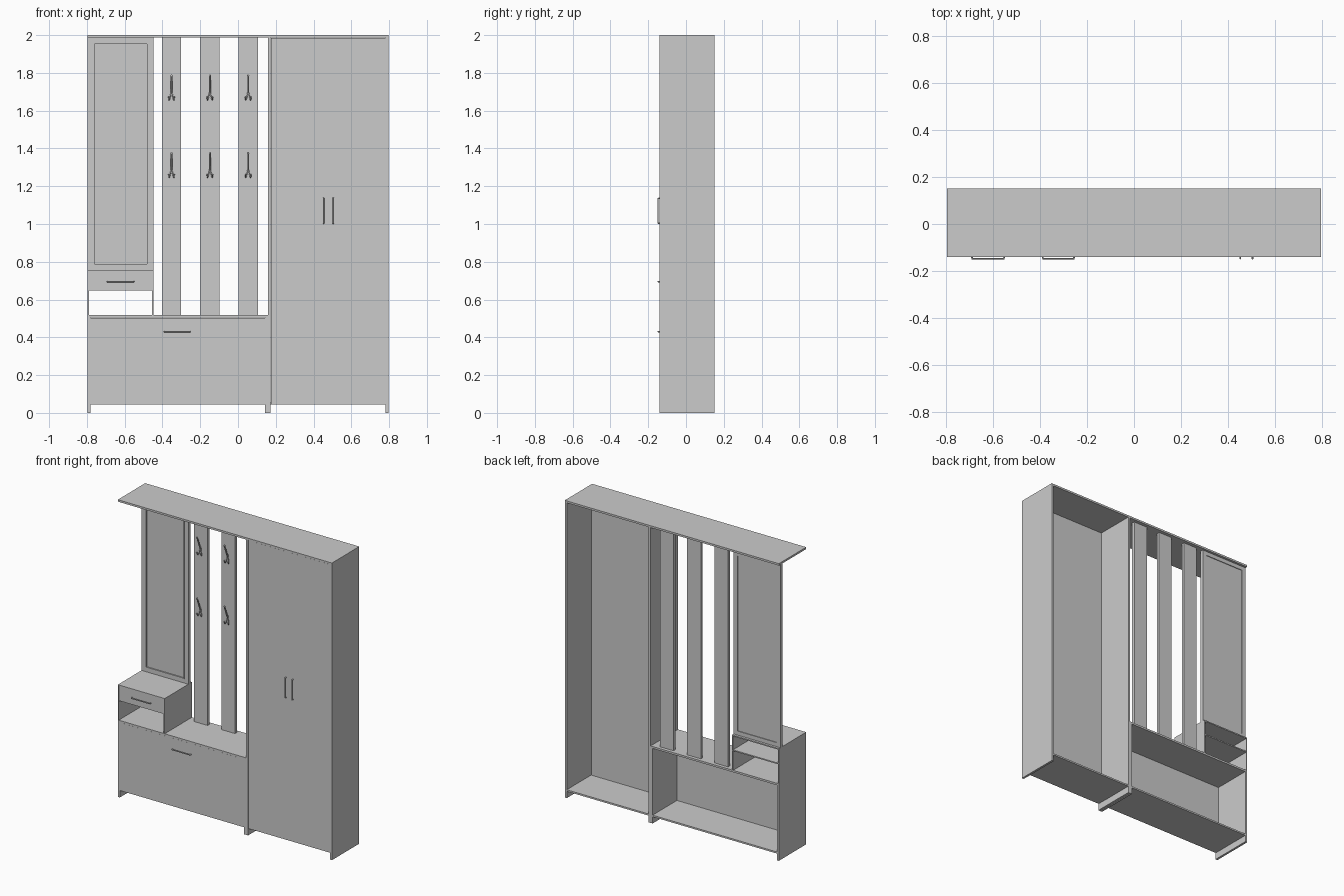
import bpy

if "Cube" in bpy.data.objects:
    bpy.data.objects.remove(bpy.data.objects["Cube"])

FRONT, BACK = -0.14, 0.151
DOOR = FRONT + 0.003           # door faces sit slightly behind the carcass edge
DOOR_BACK = -0.108


def box(name, x0, x1, y0, y1, z0, z1):
    v = [(x, y, z) for x in (x0, x1) for y in (y0, y1) for z in (z0, z1)]
    f = [(0, 1, 3, 2), (4, 6, 7, 5), (0, 4, 5, 1), (2, 3, 7, 6), (0, 2, 6, 4), (1, 5, 7, 3)]
    me = bpy.data.meshes.new(name)
    me.from_pydata(v, [], f)
    ob = bpy.data.objects.new(name, me)
    bpy.context.collection.objects.link(ob)
    return ob


def rod(name, paths, radius, kind='POLY'):
    cu = bpy.data.curves.new(name, 'CURVE')
    cu.dimensions = '3D'
    cu.bevel_depth = radius
    cu.bevel_resolution = 2
    cu.resolution_u = 5
    cu.use_fill_caps = True
    for pts in paths:
        sp = cu.splines.new(kind)
        sp.points.add(len(pts) - 1)
        for p, co in zip(sp.points, pts):
            p.co = (*co, 1)
        if kind == 'NURBS':
            sp.order_u = 3
            sp.use_endpoint_u = True
    ob = bpy.data.objects.new(name, cu)
    bpy.context.collection.objects.link(ob)
    bpy.ops.object.select_all(action='DESELECT')
    ob.select_set(True)
    bpy.context.view_layer.objects.active = ob
    bpy.ops.object.convert(target='MESH')
    bpy.ops.object.shade_smooth_by_angle()
    return ob


def handle(name, x, z, half, vertical):
    # bowed bar handle standing on the door face
    prof = [(-1, DOOR + 0.002), (-0.96, -0.1475), (0.96, -0.1475), (1, DOOR + 0.002)]
    pts = [(x, y, z + a * half) if vertical else (x + a * half, y, z) for a, y in prof]
    rod(name, [pts], 0.004)


def hook(name, x, y, z):
    # one long upper prong and two forked lower prongs
    up = [(x, y - 0.003, z - 0.03), (x, y - 0.014, z - 0.01),
          (x, y - 0.026, z + 0.025), (x, y - 0.04, z + 0.06)]
    rod(name + "_upper", [up], 0.005, 'NURBS')
    low = [[(x, y - 0.003, z - 0.015), (x + s * 0.004, y - 0.005, z - 0.04),
            (x + s * 0.012, y - 0.008, z - 0.07), (x + s * 0.014, y - 0.018, z - 0.066),
            (x + s * 0.014, y - 0.022, z - 0.054)] for s in (-1, 1)]
    rod(name + "_fork", low, 0.0028, 'NURBS')
    tips = [(x, y - 0.04, z + 0.06, 0.006)]
    tips += [(x + s * 0.014, y - 0.022, z - 0.054, 0.0045) for s in (-1, 1)]
    for i, (a, b, c, r) in enumerate(tips):
        bpy.ops.mesh.primitive_uv_sphere_add(segments=10, ring_count=6, radius=r, location=(a, b, c))
        bpy.context.object.name = f"{name}_tip_{i}"
        bpy.ops.object.shade_smooth()


# Top board over everything
box("top_board", -0.797, 0.797, FRONT, BACK, 1.987, 2.0)

# Wardrobe, open at the back
box("wardrobe_left_side", 0.159, 0.173, FRONT, BACK, 0, 1.987)
box("wardrobe_right_side", 0.782, 0.797, FRONT, BACK, 0, 1.987)
box("wardrobe_floor", 0.173, 0.782, DOOR_BACK, BACK, 0.045, 0.056)
box("wardrobe_left_door", 0.174, 0.4763, DOOR, DOOR_BACK, 0.045, 1.985)
box("wardrobe_right_door", 0.4767, 0.781, DOOR, DOOR_BACK, 0.045, 1.985)
for side, x in (("left", 0.453), ("right", 0.505)):
    handle(f"wardrobe_{side}_handle", x, 1.07, 0.068, True)

# Bench with drop front
box("bench_left_side", -0.797, -0.782, FRONT, BACK, 0, 0.505)
box("bench_right_side", 0.143, 0.158, FRONT, BACK, 0, 0.505)
box("bench_floor", -0.782, 0.143, DOOR_BACK, BACK, 0.045, 0.056)
box("bench_top", -0.797, 0.158, FRONT, BACK, 0.505, 0.518)
box("bench_flap", -0.781, 0.142, DOOR, DOOR_BACK, 0.045, 0.503)
handle("bench_handle", -0.322, 0.43, 0.068, False)

# Small drawer cabinet on the bench
box("cabinet_left_side", -0.797, -0.790, FRONT, BACK, 0.518, 0.747)
box("cabinet_right_side", -0.456, -0.448, FRONT, BACK, 0.518, 0.747)
box("cabinet_top", -0.797, -0.448, FRONT, BACK, 0.747, 0.755)
box("cabinet_shelf", -0.790, -0.456, DOOR_BACK, BACK, 0.648, 0.656)
box("drawer_front", -0.790, -0.456, DOOR, DOOR_BACK, 0.648, 0.747)
handle("drawer_handle", -0.622, 0.695, 0.07, False)

# Mirror panel: frame, recessed glass and a thin rim
Y0, Y1 = 0.112, 0.135
box("mirror_frame_left", -0.797, -0.767, Y0, Y1, 0.755, 1.987)
box("mirror_frame_right", -0.477, -0.448, Y0, Y1, 0.755, 1.987)
box("mirror_frame_bottom", -0.767, -0.477, Y0, Y1, 0.755, 0.782)
box("mirror_frame_top", -0.767, -0.477, Y0, Y1, 1.96, 1.987)
box("mirror_glass", -0.767, -0.477, Y0 + 0.005, Y1 - 0.005, 0.782, 1.96)
for n, x in (("left", -0.767), ("right", -0.483)):
    box(f"mirror_rim_{n}", x, x + 0.006, Y0 - 0.003, Y0 + 0.005, 0.782, 1.96)
for n, z in (("bottom", 0.782), ("top", 1.954)):
    box(f"mirror_rim_{n}", -0.761, -0.483, Y0 - 0.003, Y0 + 0.005, z, z + 0.006)

# Back slats with two coat hooks each
S0, S1 = 0.108, 0.128
for i, x in enumerate((-0.352, -0.149, 0.054)):
    box(f"slat_{i}", x - 0.051, x + 0.051, S0, S1, 0.518, 1.987)
    for j, z in enumerate((1.315, 1.725)):
        hook(f"coat_hook_{i}_{j}", x, S0, z)
